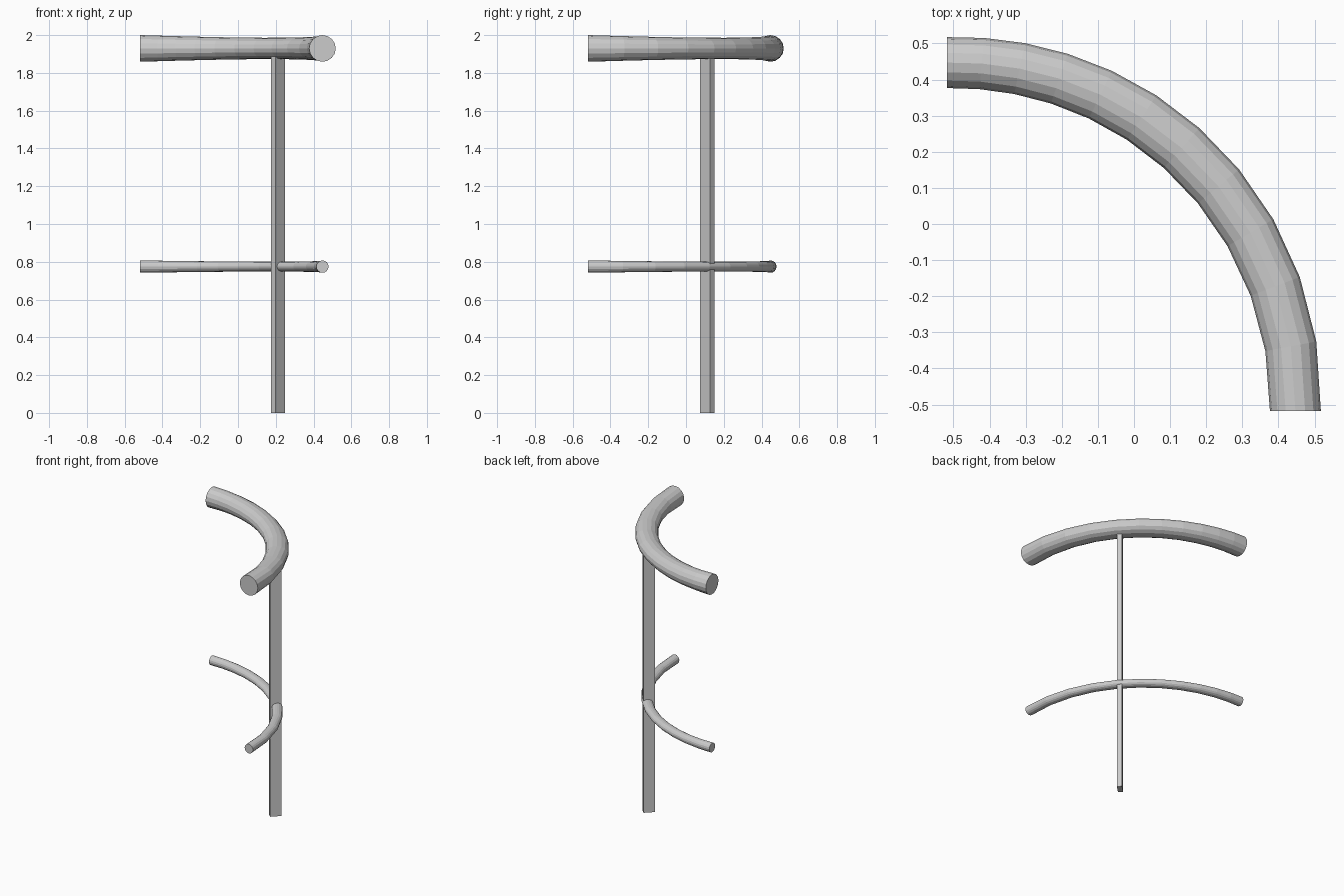
import bpy, bmesh, math
from mathutils import Matrix, Vector

cube = bpy.data.objects.get("Cube")
if cube:
    bpy.data.objects.remove(cube)

grey = bpy.data.materials.new("light_grey")
grey.use_nodes = True
colour = (0.6, 0.6, 0.6, 1)
grey.diffuse_color = colour
grey.node_tree.nodes["Principled BSDF"].inputs["Base Color"].default_value = colour

CENTRE = Vector((-0.5175, -0.5175, 0))  # centre of the quarter circle
SEGMENTS, SIDES = 11, 16


def finish(bm, name):
    bmesh.ops.recalc_face_normals(bm, faces=bm.faces)
    mesh = bpy.data.meshes.new(name)
    bm.to_mesh(mesh)
    bm.free()
    mesh.materials.append(grey)
    obj = bpy.data.objects.new(name, mesh)
    bpy.context.collection.objects.link(obj)
    return obj


def curved_rail(name, radius, z):
    """Quarter-circle tube, slightly flattened at its middle, with flat ends."""
    bm = bmesh.new()
    rings = []
    for i in range(SEGMENTS + 1):
        angle = math.radians(90 * (1 - i / SEGMENTS * (0.67 + 0.33 * i / SEGMENTS)))
        bulge = math.sin(2 * angle)
        wide = radius * (1 + 0.05 * bulge)
        tall = radius * (1 - 0.2 * bulge)
        outward = Vector((math.cos(angle), math.sin(angle), 0))
        ring = []
        for k in range(SIDES):
            turn = math.tau * k / SIDES
            reach = 0.9645 + 0.011 * bulge + wide * math.cos(turn)
            ring.append(bm.verts.new(CENTRE + outward * reach
                                     + Vector((0, 0, z + tall * math.sin(turn)))))
        rings.append(ring)
    for a, b in zip(rings, rings[1:]):
        for k in range(SIDES):
            n = (k + 1) % SIDES
            bm.faces.new((a[k], a[n], b[n], b[k]))
    bm.faces.new(rings[0])
    bm.faces.new(rings[-1])
    return finish(bm, name)


# Thick upper rail and thin lower rail
curved_rail("upper_rail", 0.0705, 1.9295)
curved_rail("lower_rail", 0.0325, 0.7745)

# Flat post, its broad side across the rails
bm = bmesh.new()
height = 1.9
bmesh.ops.create_cube(bm, size=1, matrix=Matrix.Translation((0.2125, 0.1125, height / 2))
                      @ Matrix.Rotation(math.radians(45), 4, 'Z')
                      @ Matrix.Diagonal((0.073, 0.033, height, 1)))
finish(bm, "post")
